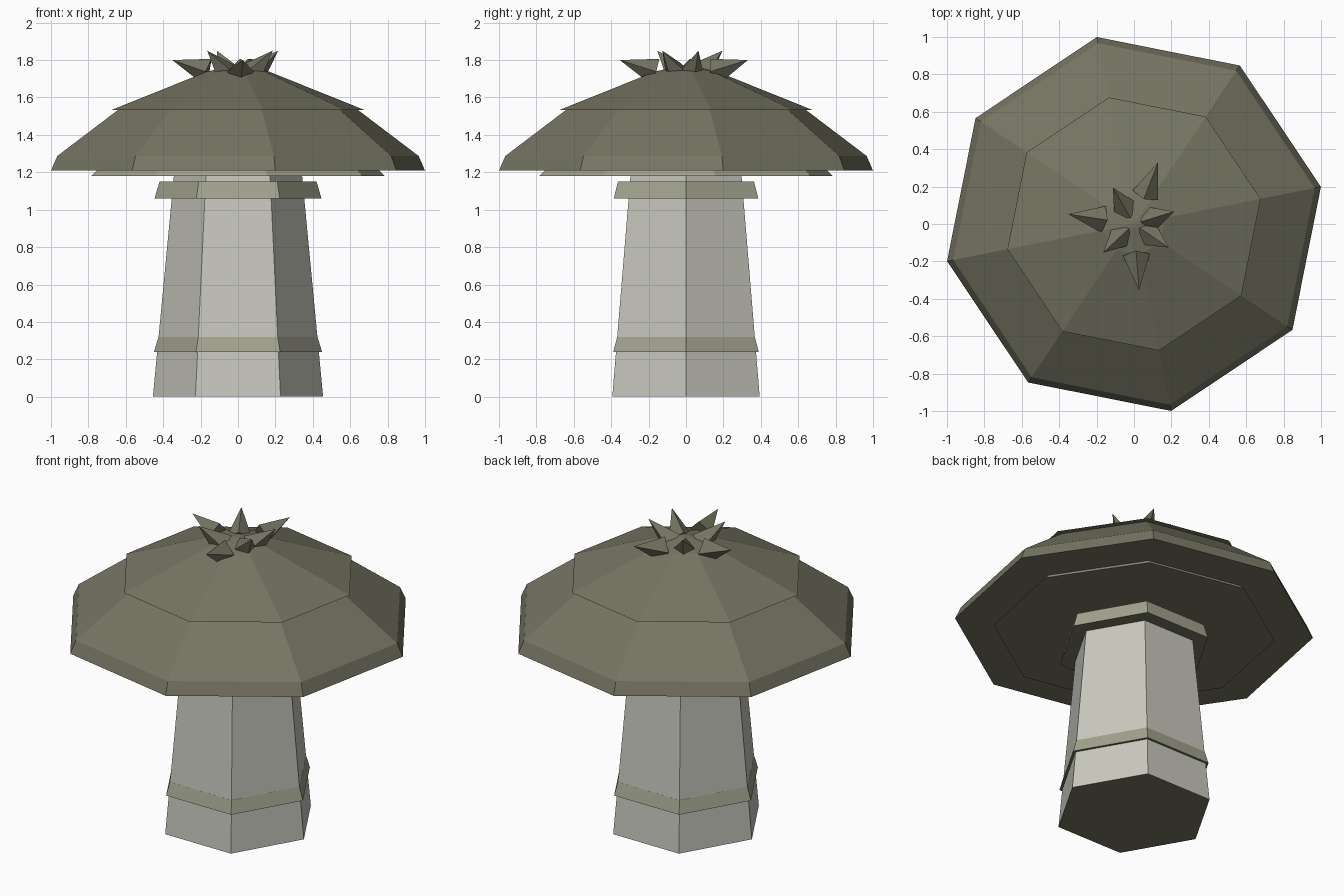
import bpy, math
from mathutils import Vector

if "Cube" in bpy.data.objects:
    bpy.data.objects.remove(bpy.data.objects["Cube"])


def material(name, rgb):
    m = bpy.data.materials.new(name)
    m.diffuse_color = (*rgb, 1.0)
    m.use_nodes = True
    m.node_tree.nodes["Principled BSDF"].inputs["Base Color"].default_value = m.diffuse_color
    return m


STONE = material("pale_stone", (0.578, 0.578, 0.515))
TRIM = material("olive_trim", (0.366, 0.366, 0.275))
CAP = material("dark_olive", (0.181, 0.178, 0.125))


def make_mesh(name, verts, faces, mats, indices):
    me = bpy.data.meshes.new(name)
    me.from_pydata(verts, [], faces)
    for m in mats:
        me.materials.append(m)
    me.polygons.foreach_set("material_index", indices)
    me.update()
    ob = bpy.data.objects.new(name, me)
    bpy.context.collection.objects.link(ob)
    return ob


def tiers(name, sides, turn, profile, side_mat):
    """Closed flat-sided solid from (radius, z) rings; the underside is dark."""
    verts, faces, idx = [], [], []
    for r, z in profile:
        for i in range(sides):
            a = turn + math.tau * i / sides
            verts.append((r * math.cos(a), r * math.sin(a), z))
    for k in range(len(profile) - 1):
        for i in range(sides):
            j = (i + 1) % sides
            a, b = k * sides, (k + 1) * sides
            faces.append((a + i, a + j, b + j, b + i))
            idx.append(0)
    faces.append(tuple(reversed(range(sides))))
    idx.append(1)
    top = (len(profile) - 1) * sides
    faces.append(tuple(range(top, top + sides)))
    idx.append(0)
    return make_mesh(name, verts, faces, [side_mat, CAP], idx)


# Six-sided stem with two flared collars
tiers("stem", 6, 0, [(0.455, 0), (0.342, 1.19)], STONE)
tiers("lower_collar", 6, 0, [(0.449, 0.24), (0.425, 0.32)], TRIM)
tiers("upper_collar", 6, 0, [(0.446, 1.06), (0.42, 1.15)], TRIM)

# Eight-sided cap in stacked tiers
TURN = math.radians(11.25)
tiers("gill_plate", 8, TURN, [(0.80, 1.18), (0.765, 1.215)], TRIM)
tiers("cap_lower", 8, TURN, [(1.019, 1.21), (0.985, 1.287), (0.645, 1.54)], CAP)
tiers("cap_upper", 8, TURN, [(0.69, 1.533), (0.17, 1.738), (0.02, 1.772)], CAP)


def spike(name, angle, base, tip, width=0.072):
    """Four-sided pyramid leaning outward; base and tip are (radius, z)."""
    out = Vector((math.cos(angle), math.sin(angle), 0))
    up = Vector((0, 0, 1))
    side = up.cross(out)
    b = out * base[0] + up * base[1]
    t = out * tip[0] + up * tip[1]
    rise = (t - b).normalized().cross(side).normalized()
    verts = [b + side * width, b + rise * width, b - side * width, b - rise * width, t]
    faces = [(i, (i + 1) % 4, 4) for i in range(4)] + [(3, 2, 1, 0)]
    return make_mesh(name, verts, faces, [CAP], [0] * 5)


# Ring of seven crown spikes, alternately steep and splayed
for k in range(7):
    a = 0.3 + math.tau * k / 7
    if k % 2:
        spike(f"outer_spike_{k}", a, (0.165, 1.738), (0.355, 1.80))
    else:
        spike(f"inner_spike_{k}", a, (0.085, 1.725), (0.225, 1.85))
